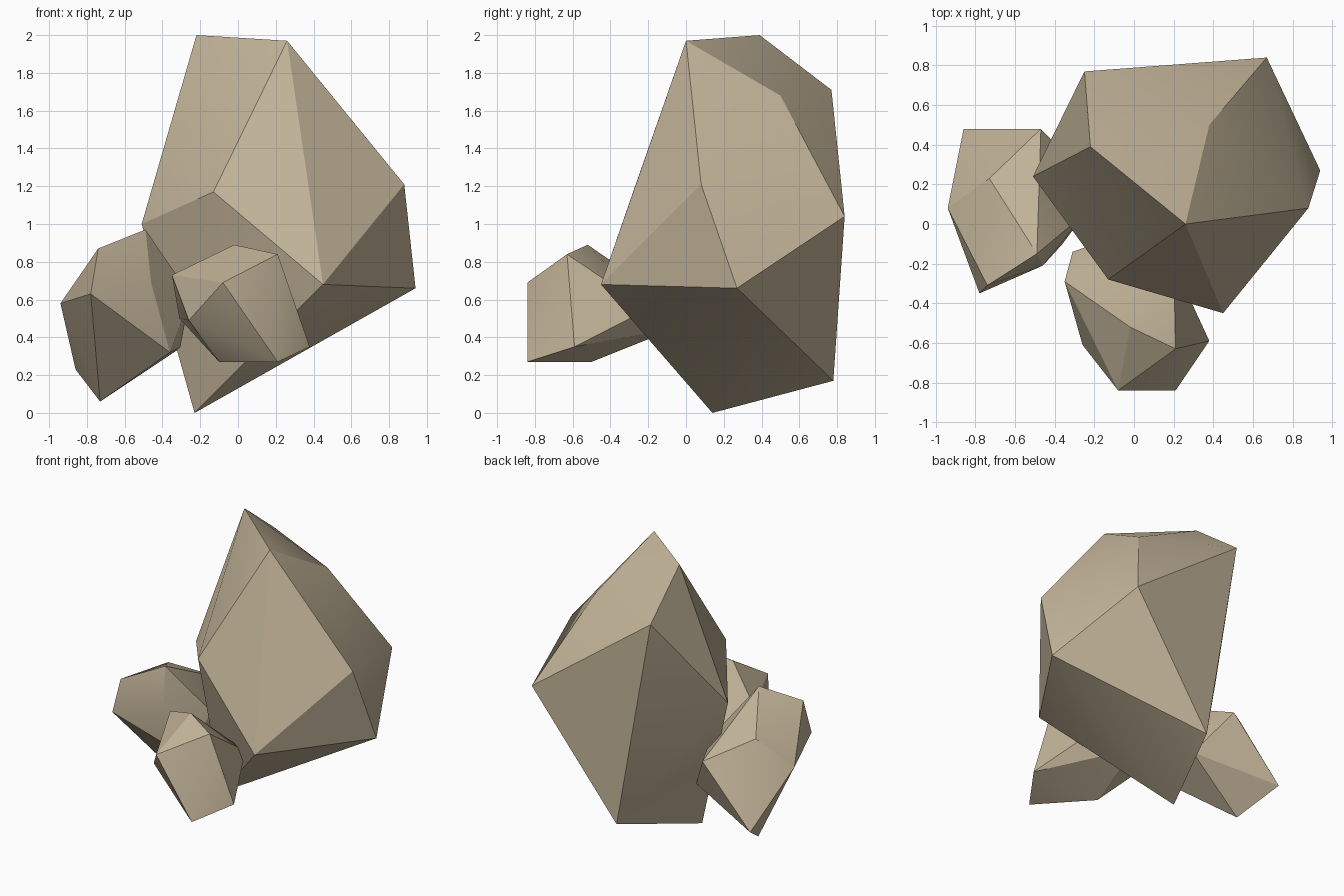
import bpy, bmesh, math

if "Cube" in bpy.data.objects:
    bpy.data.objects.remove(bpy.data.objects["Cube"])

stone = bpy.data.materials.new("tan_stone")
stone.diffuse_color = (0.55, 0.46, 0.32, 1)
stone.use_nodes = True
stone.node_tree.nodes["Principled BSDF"].inputs["Base Color"].default_value = stone.diffuse_color


def rock(name, corners):
    """Faceted boulder: the convex hull around a few corner points."""
    bm = bmesh.new()
    for c in corners:
        bm.verts.new(c)
    hull = bmesh.ops.convex_hull(bm, input=bm.verts)
    loose = [v for v in bm.verts if not v.link_faces]
    bmesh.ops.delete(bm, geom=loose, context='VERTS')
    bmesh.ops.recalc_face_normals(bm, faces=bm.faces)
    mesh = bpy.data.meshes.new(name)
    bm.to_mesh(mesh)
    bm.free()
    mesh.materials.append(stone)
    ob = bpy.data.objects.new(name, mesh)
    bpy.context.collection.objects.link(ob)
    bpy.ops.object.select_all(action='DESELECT')
    ob.select_set(True)
    bpy.context.view_layer.objects.active = ob
    bpy.ops.object.shade_smooth_by_angle(angle=math.radians(25))
    return ob


# Tall main boulder, leaning to the right
rock("large_rock", [
    (-.22, .39, 2.0), (.26, 0, 1.97), (.38, .50, 1.68), (-.25, .77, 1.71),
    (.67, .84, 1.04), (.88, .08, 1.21), (.94, .27, .66), (.45, -.45, .68),
    (-.13, -.28, 1.17), (-.51, .24, 1.0), (-.23, .14, 0), (.02, .78, .17)])

# Small boulder on the left
rock("left_rock", [
    (-.74, -.31, .87), (-.49, -.15, .97), (-.78, -.35, .63), (-.46, -.21, .69),
    (-.94, .08, .58), (-.73, .23, .79), (-.86, .48, .23), (-.47, .48, .65),
    (-.73, .20, .06), (-.36, -.10, .32), (-.28, .28, .36), (-.25, .05, .62)])

# Small boulder in front, its back end buried in the large one
rock("front_rock", [
    (-.02, -.52, .89), (.21, -.63, .84), (-.08, -.84, .69), (.21, -.84, .27),
    (.38, -.59, .35), (-.26, -.61, .49), (-.35, -.29, .73), (-.10, -.50, .27),
    (-.31, -.14, .50), (.20, -.20, .55), (-.05, -.05, .45)])
